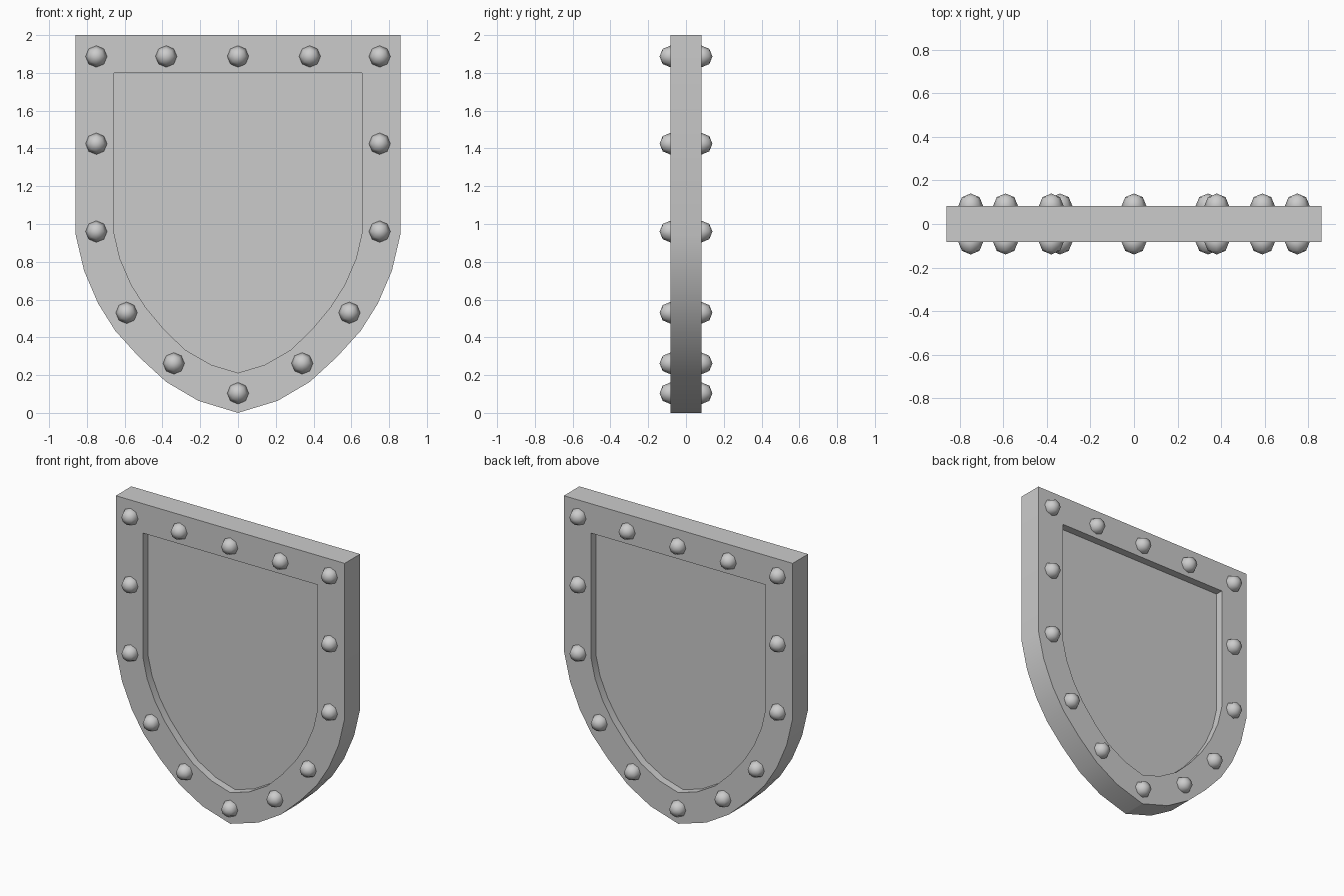
import bpy, bmesh, math
from mathutils import Matrix

if "Cube" in bpy.data.objects:
    bpy.data.objects.remove(bpy.data.objects["Cube"])

HALF = 0.083      # half thickness of the rim
PANEL = 0.03      # half thickness of the recessed panel
STUD_R = 0.057

# Right-hand half outlines (x, z), top corner down to the bottom tip
outer = [(0.86, 2.0), (0.86, 0.945), (0.815, 0.753), (0.74, 0.578), (0.65, 0.435),
         (0.525, 0.297), (0.38, 0.164), (0.21, 0.064), (0, 0)]
inner = [(0.657, 1.8), (0.657, 0.955), (0.625, 0.817), (0.566, 0.68), (0.49, 0.56),
         (0.39, 0.44), (0.28, 0.334), (0.143, 0.255), (0, 0.212)]


def finish(name, bm, angle):
    bmesh.ops.recalc_face_normals(bm, faces=bm.faces)
    me = bpy.data.meshes.new(name)
    bm.to_mesh(me)
    bm.free()
    ob = bpy.data.objects.new(name, me)
    bpy.context.collection.objects.link(ob)
    bpy.ops.object.select_all(action='DESELECT')
    ob.select_set(True)
    bpy.context.view_layer.objects.active = ob
    bpy.ops.object.shade_smooth_by_angle(angle=math.radians(angle))
    return ob


# Shield body: loops lofted from the front panel, over the rim, to the back panel
bm = bmesh.new()
loops = []
for half, y in [(inner, -PANEL), (inner, -HALF), (outer, -HALF),
                (outer, HALF), (inner, HALF), (inner, PANEL)]:
    full = half + [(-x, z) for x, z in reversed(half[:-1])]
    loops.append([bm.verts.new((x, y, z)) for x, z in full])
for a, b in zip(loops, loops[1:]):
    n = len(a)
    for i in range(n):
        j = (i + 1) % n
        bm.faces.new((a[i], a[j], b[j], b[i]))
bm.faces.new(loops[0])
bm.faces.new(loops[-1])
finish("shield_body", bm, 30)

# Studs: low-poly balls half sunk into both sides of the rim
right = [(0.75, 1.887), (0.38, 1.887), (0.75, 1.425), (0.75, 0.96), (0.59, 0.53), (0.34, 0.262)]
spots = right + [(-x, z) for x, z in right] + [(0, 1.887), (0, 0.104)]
for name, y in (("front_studs", -HALF), ("back_studs", HALF)):
    bm = bmesh.new()
    for x, z in spots:
        bmesh.ops.create_uvsphere(bm, u_segments=8, v_segments=4, radius=STUD_R,
                                  matrix=Matrix.Translation((x, y, z)) @ Matrix.Rotation(math.pi / 2, 4, 'X'))
    finish(name, bm, 60)
